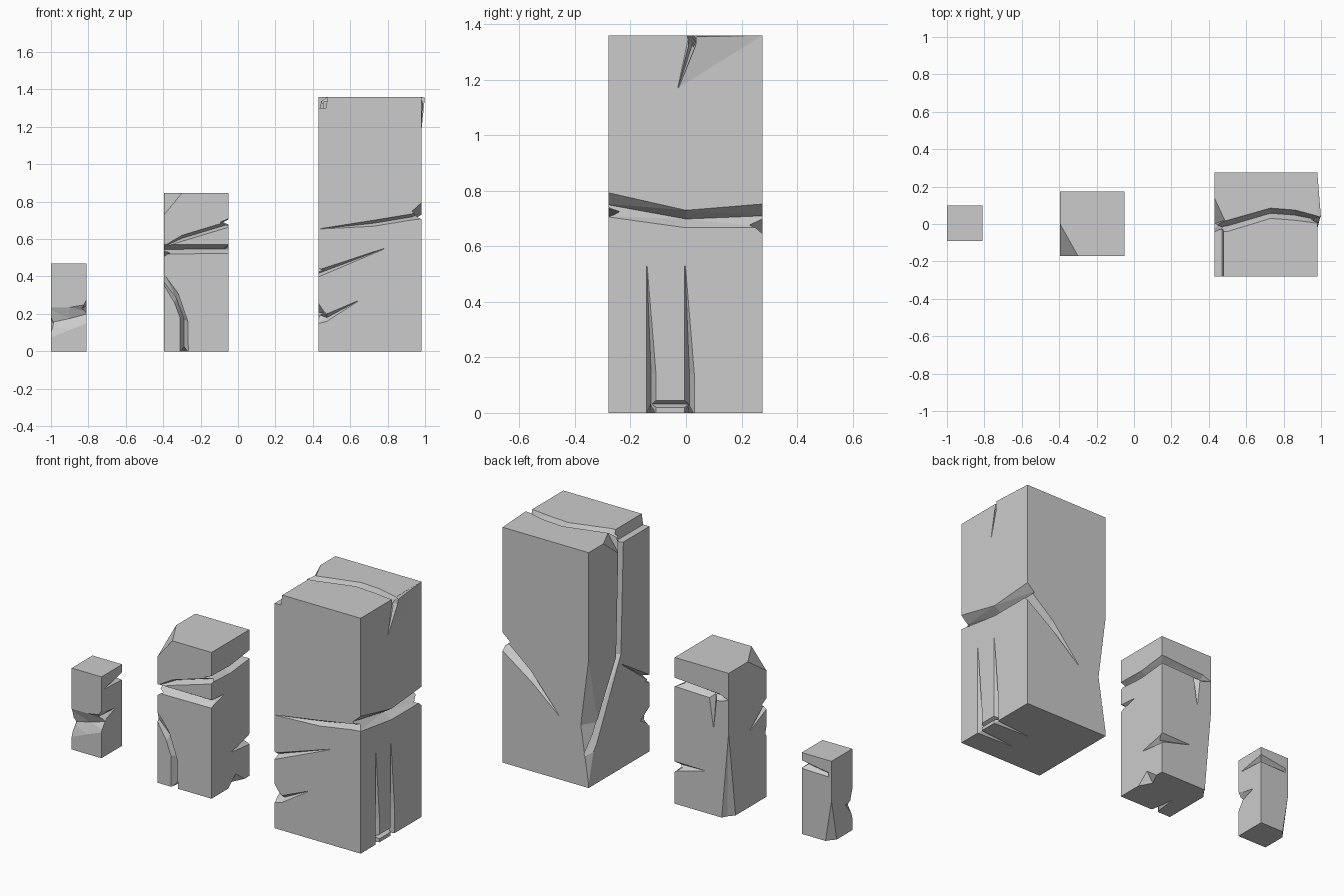
import bpy, bmesh
from mathutils import Vector


def new_object(name, bm):
    bmesh.ops.recalc_face_normals(bm, faces=bm.faces[:])
    mesh = bpy.data.meshes.new(name)
    bm.to_mesh(mesh)
    bm.free()
    obj = bpy.data.objects.new(name, mesh)
    bpy.context.collection.objects.link(obj)
    return obj


class Pillar:
    """Stone block carved with tapering V grooves and corner chips."""

    def __init__(self, name, lo, hi):
        self.lo, self.hi = lo, hi
        bm = bmesh.new()
        bmesh.ops.create_cube(bm, size=1)
        for v in bm.verts:
            v.co = Vector([lo[i] if v.co[i] < 0 else hi[i] for i in range(3)])
        self.obj = new_object(name, bm)

    def apply(self, tool, operation='DIFFERENCE'):
        mod = self.obj.modifiers.new("carve", 'BOOLEAN')
        mod.operation, mod.solver, mod.object = operation, 'EXACT', tool
        dg = bpy.context.evaluated_depsgraph_get()
        dg.update()
        mesh = bpy.data.meshes.new_from_object(self.obj.evaluated_get(dg))
        self.obj.modifiers.clear()
        self.obj.data = mesh
        bpy.data.objects.remove(tool)

    def chip(self, *pts, operation='DIFFERENCE'):
        bm = bmesh.new()
        for p in pts:
            bm.verts.new(p)
        bmesh.ops.convex_hull(bm, input=bm.verts[:])
        self.apply(new_object("chip_cutter", bm), operation)

    def groove(self, face, *sections):
        # each section: two lip points on the face (u1, v1, u2, v2) and a depth
        axis, side = {'front': (1, 0), 'back': (1, 1), 'left': (0, 0),
                      'right': (0, 1), 'bottom': (2, 0), 'top': (2, 1)}[face]
        ua, va = [i for i in range(3) if i != axis]
        base = (self.hi if side else self.lo)[axis]
        sign = 1 if side else -1

        def past_edge(val, ax):
            if abs(val - self.lo[ax]) < .004:
                return val - .03
            if abs(val - self.hi[ax]) < .004:
                return val + .03
            return val

        def place(u, v, out):
            p = [0, 0, 0]
            p[axis], p[ua], p[va] = base + sign * out, past_edge(u, ua), past_edge(v, va)
            return p

        bm = bmesh.new()
        rings = []
        for u1, v1, u2, v2, d in sections:
            mid = ((u1 + u2) / 2, (v1 + v2) / 2)
            rings.append([bm.verts.new(p) for p in (
                place(u1, v1, .03), place(u1, v1, 0), place(*mid, -d),
                place(u2, v2, 0), place(u2, v2, .03))])
        for a, b in zip(rings, rings[1:]):
            for i in range(5):
                j = (i + 1) % 5
                bm.faces.new((a[i], a[j], b[j], b[i]))
        bm.faces.new(rings[0])
        bm.faces.new(rings[-1])
        bmesh.ops.triangulate(bm, faces=bm.faces[:])
        self.apply(new_object("groove_cutter", bm))


# Large pillar
big = Pillar("large_pillar", (.43, -.28, 0), (.98, .275, 1.36))
big.chip((.98, .275, 1.36), (1, .03, 1.355), (.98, -.03, 1.17), (.97, 0, 1.36),
         (.96, .05, 1.3), operation='UNION')
# belt crack over front, right and back
big.groove('right', (-.28, .80, -.28, .71, .05), (0, .73, 0, .667, .05),
           (.275, .755, .275, .667, .05))
big.groove('front', (.98, .79, .98, .71, .045), (.93, .735, .93, .702, .04),
           (.72, .70, .72, .668, .03), (.44, .656, .44, .654, .003))
big.groove('back', (.98, .755, .98, .667, .05), (.8, .58, .8, .52, .035),
           (.62, .371, .62, .368, .003))
# front cracks wrapping onto the left side
big.groove('front', (.43, .425, .43, .385, .04), (.78, .55, .78, .546, .003))
big.groove('left', (-.28, .425, -.28, .385, .04), (-.03, .60, -.03, .596, .003))
big.groove('front', (.43, .275, .43, .14, .045), (.475, .20, .475, .16, .03),
           (.64, .27, .64, .266, .003))
big.groove('left', (-.28, .275, -.28, .14, .045), (-.2, .21, -.2, .207, .003))
# vertical cracks and broken foot on the right side
for y in (-.143, -.005):
    big.groove('right', (y, .53, y + .003, .53, .003), (y, .14, y + .035, .14, .035),
               (y, 0, y + .035, 0, .04))
    big.groove('bottom', (.98, y, .98, y + .035, .04), (.75, y + .01, .75, y + .013, .003))
big.groove('right', (-.12, .045, -.12, .02, .03), (.01, .045, .01, .02, .03))
# top crack running down the right and left sides
big.groove('top', (.43, 0, .43, -.045, .05), (.50, .02, .50, -.04, .05),
           (.73, .085, .73, .03, .05), (.86, .075, .86, .02, .05), (.98, .035, .98, .0, .04))
big.groove('right', (0, 1.36, .04, 1.36, .04), (.01, 1.325, .035, 1.325, .03),
           (-.03, 1.17, -.027, 1.17, .003))
big.groove('left', (-.045, 1.36, 0, 1.36, .045), (-.02, .66, .025, .66, .04),
           (.20, .23, .23, .30, .03), (.275, .10, .275, .20, .03))
# chipped edges
big.chip((.40, -.31, 1.30), (.40, -.03, 1.30), (.47, -.31, 1.30), (.47, -.03, 1.30),
         (.40, -.31, 1.4), (.40, -.03, 1.4), (.485, -.31, 1.4), (.485, -.03, 1.4))
big.chip((.43, .14, 1.36), (.485, .02, 1.36), (.43, 0, 1.25), (.43, -.02, 1.36),
         (.40, .02, 1.4))
big.chip((.43, .275, .74), (.43, .275, .02), (.43, .19, .35), (.48, .275, .35),
         (.40, .30, .35))

# Medium pillar
mid = Pillar("medium_pillar", (-.395, -.17, 0), (-.05, .175, .845))
# upper crack around front, right and back
mid.groove('front', (-.05, .705, -.05, .672, .04), (-.3, .62, -.3, .588, .04),
           (-.385, .57, -.385, .56, .01))
mid.groove('right', (-.17, .71, -.17, .672, .045), (0, .705, 0, .66, .045),
           (.175, .73, .175, .68, .045))
mid.groove('back', (-.05, .73, -.05, .68, .045), (-.34, .71, -.34, .67, .03),
           (-.39, .69, -.39, .687, .003))
mid.groove('back', (-.32, .69, -.27, .69, .03), (-.30, .51, -.297, .51, .003))
# second front crack with tapered ends on the sides
mid.groove('front', (-.395, .57, -.395, .52, .045), (-.05, .57, -.05, .523, .04))
mid.groove('right', (-.17, .57, -.17, .523, .04), (-.06, .56, -.06, .557, .003))
mid.groove('left', (-.17, .58, -.17, .52, .04), (-.02, .442, -.02, .439, .003))
# low crack on the back right corner
mid.groove('right', (.175, .245, .175, .18, .045), (.015, .202, .015, .199, .003))
mid.groove('back', (-.05, .245, -.05, .18, .045), (-.24, .242, -.24, .239, .003))
# curved front crack rising from the base
mid.groove('front', (-.393, .40, -.39, .405, .004), (-.34, .26, -.32, .31, .025),
           (-.31, .18, -.268, .16, .04), (-.31, 0, -.265, 0, .04))
mid.groove('bottom', (-.31, -.17, -.265, -.17, .04), (-.29, -.03, -.287, -.03, .003))
# chipped corners
mid.chip((-.395, -.17, .73), (-.30, -.17, .845), (-.395, 0, .845), (-.45, -.25, .9))
mid.chip((-.395, .175, .5), (-.395, .11, -.01), (-.35, .175, -.01), (-.365, .145, -.01),
         (-.42, .2, -.01))
mid.chip((-.05, -.02, 0), (-.05, .13, 0), (-.05, .05, .06), (-.09, .05, 0), (-.02, .05, -.03))

# Small pillar
small = Pillar("small_pillar", (-1, -.09, 0), (-.81, .10, .47))
small.groove('front', (-1, .235, -1, .06, .025), (-.9, .235, -.9, .115, .025),
             (-.81, .255, -.81, .16, .035))
small.groove('right', (-.09, .29, -.09, .16, .035), (-.05, .255, -.05, .21, .02),
             (.03, .242, .03, .239, .003))
small.groove('left', (-.09, .19, -.09, .05, .03), (-.03, .17, -.03, .167, .003))
small.groove('right', (.10, .43, .10, .38, .035), (-.06, .392, -.06, .389, .003))
small.groove('back', (-.81, .43, -.81, .38, .035), (-.98, .40, -.98, .375, .015))
small.chip((-1, .10, .24), (-1, .05, -.01), (-.96, .10, -.01), (-.975, .08, -.01),
           (-1.03, .13, -.01))
